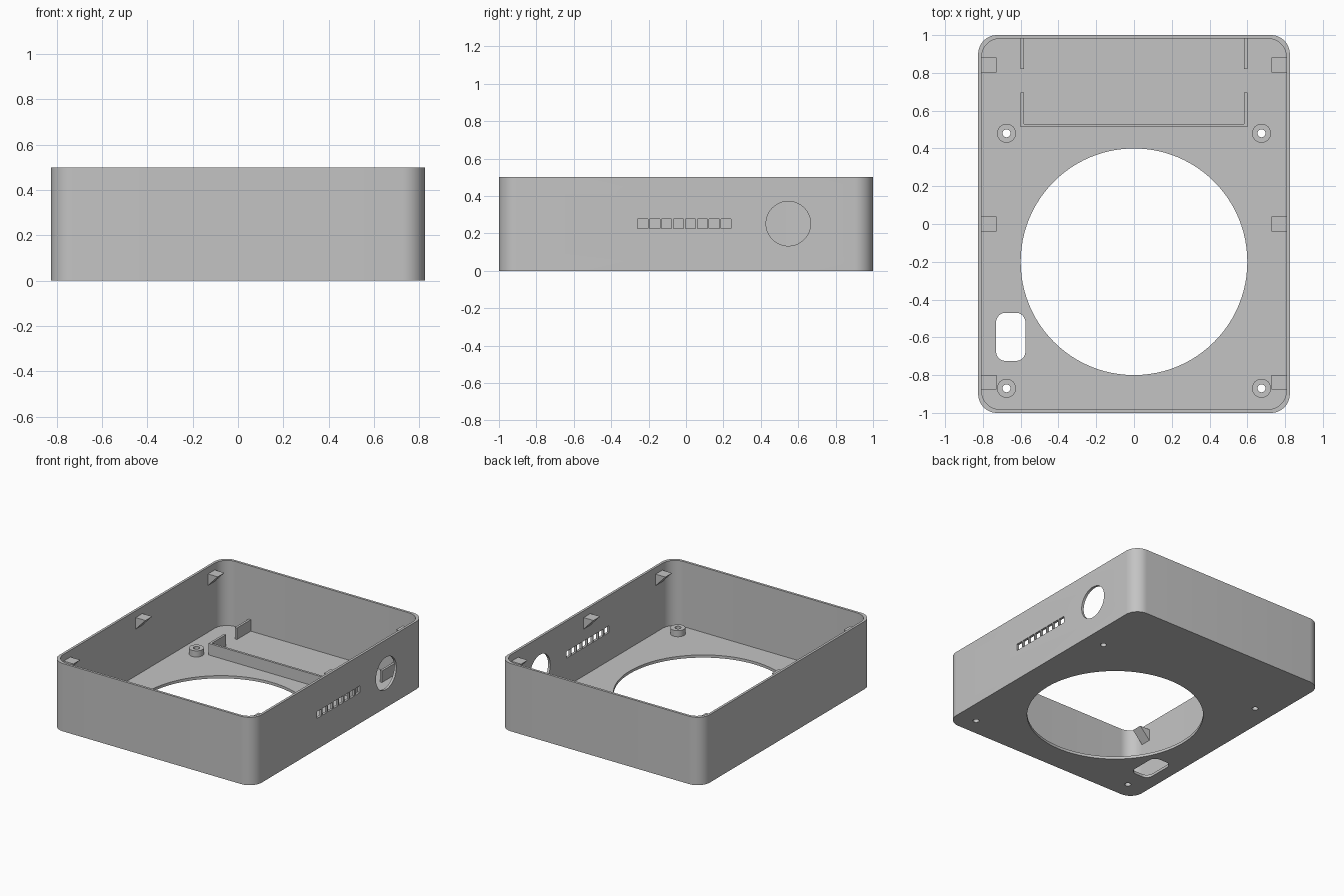
import bpy, bmesh
from math import sin, cos, pi

cube = bpy.data.objects.get("Cube")
if cube:
    bpy.data.objects.remove(cube, do_unlink=True)

# Main dimensions
HALF_X, HALF_Y, HEIGHT = 0.825, 1.0, 0.5
WALL, FLOOR, CORNER = 0.018, 0.02, 0.1
IN_X, IN_Y = HALF_X - WALL, HALF_Y - WALL

grey = bpy.data.materials.new("light grey plastic")
grey.use_nodes = True
colour = (0.55, 0.55, 0.55, 1)
grey.diffuse_color = colour
grey.node_tree.nodes["Principled BSDF"].inputs["Base Color"].default_value = colour


# Outlines in a plane
def circle(u, v, r, n=32):
    return [(u + r * cos(2 * pi * i / n), v + r * sin(2 * pi * i / n)) for i in range(n)]


def rectangle(u0, u1, v0, v1):
    return [(u0, v0), (u1, v0), (u1, v1), (u0, v1)]


def rounded(u0, u1, v0, v1, r, n=12):
    centres = [(u1 - r, v1 - r), (u0 + r, v1 - r), (u0 + r, v0 + r), (u1 - r, v0 + r)]
    pts = []
    for k, (cu, cv) in enumerate(centres):
        for i in range(n + 1):
            a = (k + i / n) * pi / 2
            pts.append((cu + r * cos(a), cv + r * sin(a)))
    return pts


# Places a plane point and a depth along the chosen axis
AXES = {
    "z": lambda u, v, w: (u, v, w),
    "x": lambda u, v, w: (w, u, v),
    "y": lambda u, v, w: (v, w, u),
}


def build(name, prisms):
    """Make one object from (outline, axis, start, end) prisms."""
    bm = bmesh.new()
    for pts, axis, start, end in prisms:
        place = AXES[axis]
        low = [bm.verts.new(place(u, v, start)) for u, v in pts]
        high = [bm.verts.new(place(u, v, end)) for u, v in pts]
        bm.faces.new(low[::-1])
        bm.faces.new(high)
        for i in range(len(pts)):
            j = (i + 1) % len(pts)
            bm.faces.new((low[i], low[j], high[j], high[i]))
    bmesh.ops.recalc_face_normals(bm, faces=bm.faces)
    mesh = bpy.data.meshes.new(name)
    bm.to_mesh(mesh)
    bm.free()
    mesh.materials.append(grey)
    obj = bpy.data.objects.new(name, mesh)
    bpy.context.collection.objects.link(obj)
    return obj


def select(obj):
    bpy.ops.object.select_all(action="DESELECT")
    obj.select_set(True)
    bpy.context.view_layer.objects.active = obj


def cut(obj, cutter):
    mod = obj.modifiers.new("cut", "BOOLEAN")
    mod.operation = "DIFFERENCE"
    mod.solver = "EXACT"
    mod.object = cutter
    select(obj)
    bpy.ops.object.modifier_apply(modifier=mod.name)


# Case shell and screw posts
shell = build("case_shell", [(rounded(-HALF_X, HALF_X, -HALF_Y, HALF_Y, CORNER), "z", 0, HEIGHT)])
post_spots = [(s * 0.675, y) for s in (-1, 1) for y in (0.48, -0.87)]
posts = build("screw_posts", [(circle(x, y, 0.05), "z", FLOOR - 0.002, 0.065) for x, y in post_spots])

# Hollow inside
cavity = build("cavity_cutter", [(rounded(-IN_X, IN_X, -IN_Y, IN_Y, CORNER), "z", FLOOR, HEIGHT + 0.1)])

# Openings: screw holes, large round hole, cable slot, side vents and side port
openings = [(circle(x, y, 0.021, 24), "z", -0.1, 0.1) for x, y in post_spots]
openings.append((circle(0, -0.2, 0.6, 96), "z", -0.1, 0.1))
openings.append((rounded(-0.73, -0.575, -0.725, -0.47, 0.05), "z", -0.1, 0.1))
for i in range(8):
    y = -0.231 + i * 0.0637
    openings.append((rectangle(y - 0.027, y + 0.027, 0.227, 0.277), "x", 0.7, 0.9))
openings.append((circle(0.547, 0.252, 0.119, 64), "x", 0.7, 0.9))
opening_cutter = build("opening_cutter", openings)

cut(shell, cavity)
cut(shell, opening_cutter)
cut(posts, opening_cutter)
for helper in (cavity, opening_cutter):
    bpy.data.objects.remove(helper, do_unlink=True)

# Low bracket around the rear compartment
RAIL_TOP = 0.105
rails = [(rectangle(-0.6, 0.6, 0.513, 0.53), "z", FLOOR, RAIL_TOP)]
for s in (-1, 1):
    x0, x1 = sorted((s * 0.6, s * 0.583))
    rails.append((rectangle(x0, x1, 0.53, 0.695), "z", FLOOR, RAIL_TOP))
    rails.append((rectangle(x0, x1, 0.82, IN_Y + 0.005), "z", FLOOR, RAIL_TOP))
build("compartment_rails", rails)

# Wedge tabs under the rim on both long walls
TAB_TOP, TAB_REACH = 0.45, 0.08
tabs = []
for s in (-1, 1):
    for y in (-0.838, 0, 0.842):
        wedge = [(TAB_TOP, s * IN_X), (TAB_TOP, s * (IN_X - TAB_REACH)), (TAB_TOP - 0.085, s * IN_X)]
        tabs.append((wedge, "y", y - 0.039, y + 0.039))
build("lid_tabs", tabs)

# Smooth the rounded parts, keep edges sharp
for obj in (shell, posts):
    select(obj)
    bpy.ops.object.shade_smooth_by_angle(angle=pi / 6)
